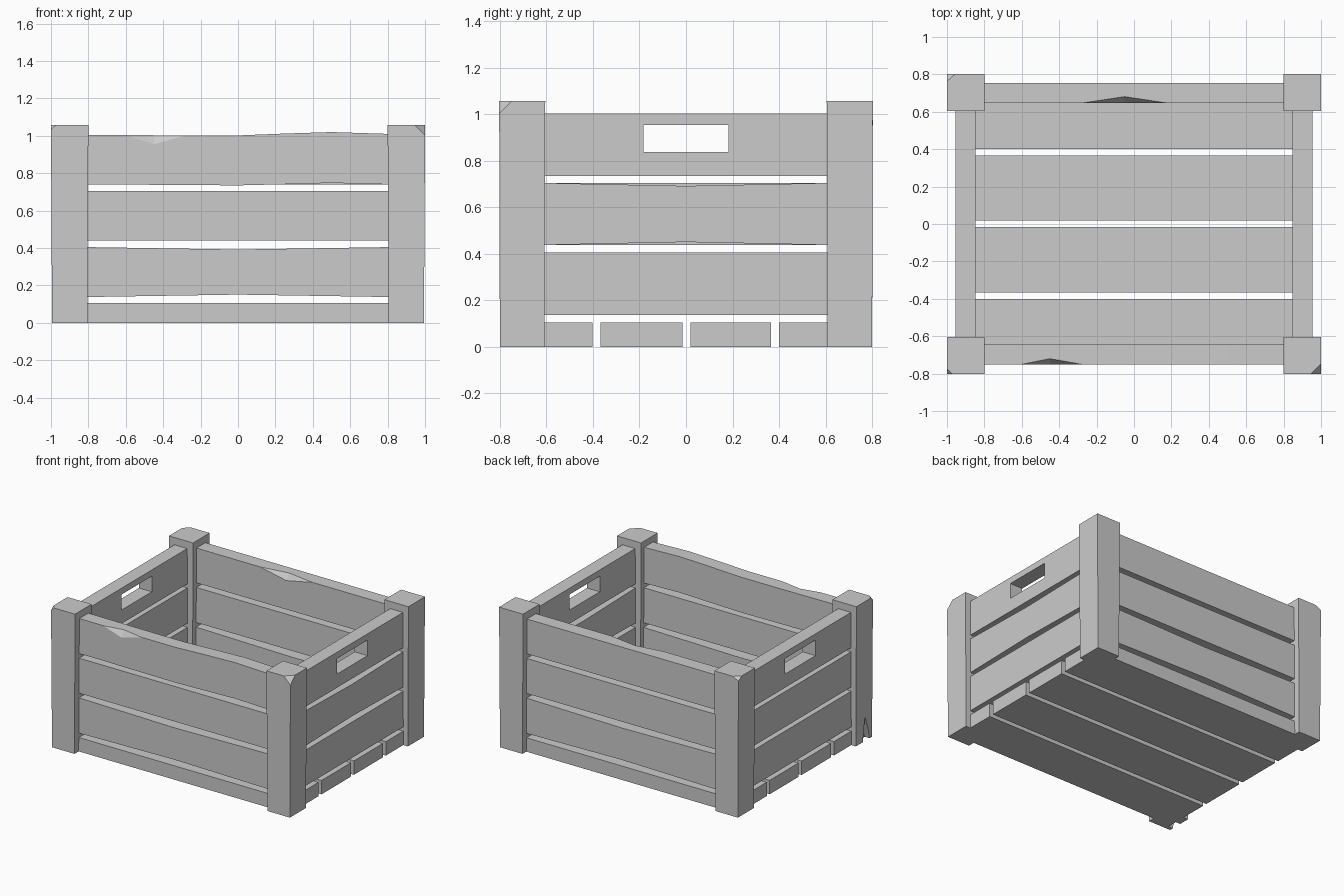
import bpy, bmesh
from mathutils import Vector

if "Cube" in bpy.data.objects:
    bpy.data.objects.remove(bpy.data.objects["Cube"])


def finish(name, bm):
    bmesh.ops.remove_doubles(bm, verts=bm.verts[:], dist=1e-5)
    bmesh.ops.dissolve_degenerate(bm, edges=bm.edges[:], dist=1e-5)
    bmesh.ops.recalc_face_normals(bm, faces=bm.faces[:])
    me = bpy.data.meshes.new(name)
    bm.to_mesh(me)
    bm.free()
    ob = bpy.data.objects.new(name, me)
    bpy.context.collection.objects.link(ob)
    return ob


def hull(name, points):
    """Convex solid around a few points, with flat areas merged."""
    bm = bmesh.new()
    vs = [bm.verts.new(p) for p in points]
    bmesh.ops.convex_hull(bm, input=vs)
    bmesh.ops.dissolve_limit(bm, angle_limit=0.002, verts=bm.verts[:], edges=bm.edges[:])
    return finish(name, bm)


def plank(name, axis, a, b, stations):
    """Loft along axis; a = side that may be chipped, b = other side.
    Stations: (position, bottom z, top z, chip width, chip depth)."""
    bm = bmesh.new()
    rings = []
    for t, z0, z1, *chip in stations:
        w, d = chip or (0, 0)
        s = w if b > a else -w
        sec = [(a, z0), (b, z0), (b, z1), (a + s, z1), (a, z1 - d)]
        rings.append([bm.verts.new((t, c, z) if axis == 'x' else (c, t, z)) for c, z in sec])
    for r, q in zip(rings, rings[1:]):
        for i in range(5):
            j = (i + 1) % 5
            bm.faces.new((r[i], r[j], q[j], q[i]))
    bm.faces.new(rings[0])
    bm.faces.new(rings[-1])
    return finish(name, bm)


def cut(ob, cutter):
    m = ob.modifiers.new("cut", 'BOOLEAN')
    m.operation = 'DIFFERENCE'
    m.solver = 'EXACT'
    m.object = cutter
    cutter.hide_render = True
    cutter.hide_set(True)


def straight(h, z0, z1):
    return [(-h, z0, z1), (h, z0, z1)]


def pinched(h, z0, z1):
    return [(-h, z0, z1), (0, z0 + 0.013, z1 - 0.013), (h, z0, z1)]


# Corner posts, slightly tapered, each with a chipped outer top corner
posts = {}
for name, sx, sy, cx, cy, cz in (("front_right_post", 1, -1, 0.055, 0.055, 0.055),
                                 ("front_left_post", -1, -1, 0.028, 0.028, 0.025),
                                 ("back_left_post", -1, 1, 0.045, 0.04, 0.025),
                                 ("back_right_post", 1, 1, 0, 0, 0)):
    H, X, Y = 1.058, 1.0, 0.803
    pts = [(x, y, 0) for x in (0.806, 0.994) for y in (0.609, 0.80)]
    pts += [(0.8, 0.605, H), (X, 0.605, H), (0.8, Y, H)]
    if cx:
        pts += [(X - cx, Y, H), (X, Y - cy, H), (X, Y, H - cz)]
    else:
        pts.append((X, Y, H))
    posts[name] = hull(name, [(sx * x, sy * y, z) for x, y, z in pts])

# Split in the foot of the front left post
split = hull("split_cutter", [(x, y, z) for x, k in ((-1.05, 1), (-0.955, 0.6))
                              for y, z in ((-0.69, -0.02), (-0.775, -0.02), (-0.715, 0.24 * k))])
cut(posts["front_left_post"], split)

# Long front and back planks
L = 0.81
wavy = [(-L, .74, 1.005), (-.6, .74, 1.004), (-.45, .738, 1.003, .03, .048), (-.28, .737, 1.002),
        (0, .735, 1.002), (.25, .741, 1.012), (.5, .748, 1.02), (L, .74, 1.01)]
chipped = [(-L, .74, 1.003), (-.27, .74, 1.003), (-.05, .74, 1.003, .033, .045),
           (.17, .74, 1.003), (L, .74, 1.003)]
for side, a, b, top in (("front", -0.75, -0.643, wavy), ("back", 0.648, 0.755, chipped)):
    plank(side + "_top_plank", 'x', a, b, top)
    plank(side + "_middle_plank", 'x', a, b, straight(L, 0.44, 0.705))
    plank(side + "_bottom_plank", 'x', a, b, pinched(L, 0.138, 0.405))

# Short side planks, the top ones with a hand hole
hole = hull("handle_cutter", [(x, y, z) for x in (-1.2, 1.2) for y in (-.182, .182)
                              for z in (.838, .955)])
S = 0.62
for side, s, mid in (("left", -1, straight), ("right", 1, pinched)):
    a, b = s * 0.955, s * 0.848
    cut(plank(side + "_top_plank", 'y', a, b, straight(S, 0.735, 1.003)), hole)
    plank(side + "_middle_plank", 'y', a, b, mid(S, 0.438, 0.705))
    plank(side + "_bottom_plank", 'y', a, b, straight(S, 0.137, 0.407))

# Floor slats
for i, (y0, y1) in enumerate(((-.75, -.402), (-.367, -.016), (.02, .365), (.40, .755))):
    plank(f"floor_slat_{i + 1}", 'x', y0, y1, straight(0.955, 0, 0.105))
